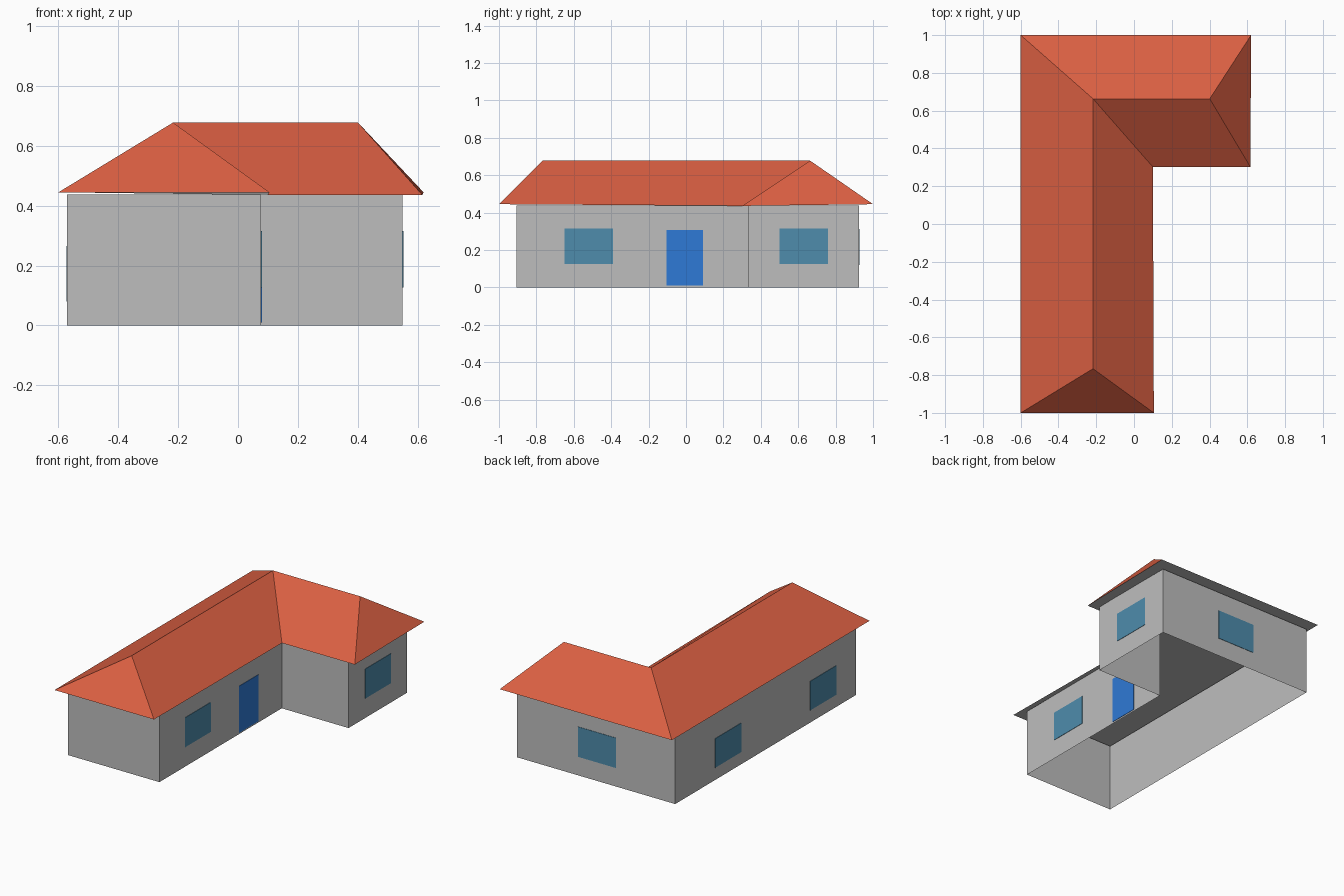
import bpy

if "Cube" in bpy.data.objects:
    bpy.data.objects.remove(bpy.data.objects["Cube"])


def material(name, srgb):
    m = bpy.data.materials.new(name)
    lin = [((c / 255 + 0.055) / 1.055) ** 2.4 for c in srgb]
    m.diffuse_color = (*lin, 1)
    m.use_nodes = True
    m.node_tree.nodes["Principled BSDF"].inputs["Base Color"].default_value = m.diffuse_color
    return m


WALL = material("wall grey", (190, 190, 190))
ROOF = material("roof tile red", (218, 95, 66))
GLASS = material("window blue", (78, 140, 172))
DOOR = material("door blue", (47, 122, 214))


def make(name, verts, faces, *mats):
    me = bpy.data.meshes.new(name)
    me.from_pydata(verts, [], faces)
    for m in mats:
        me.materials.append(m)
    ob = bpy.data.objects.new(name, me)
    bpy.context.collection.objects.link(ob)
    return ob


# L-shaped walls, open underneath
X0, X1, X2 = -0.572, 0.077, 0.55
Y0, Y1, Y2 = -0.905, 0.333, 0.926
H = 0.438
plan = [(X0, Y0), (X1, Y0), (X1, Y1), (X2, Y1), (X2, Y2), (X0, Y2)]
n = len(plan)
make("walls",
     [(x, y, z) for z in (0, H) for x, y in plan],
     [(i, (i + 1) % n, (i + 1) % n + n, i + n) for i in range(n)], WALL)

# Hipped roof: eave corners anticlockwise from front left, then three ridge points
eaves = [(-0.6, -1, 0.445), (0.105, -1, 0.445), (0.1, 0.302, 0.436),
         (0.616, 0.302, 0.436), (0.62, 1, 0.445), (-0.6, 1, 0.445)]
R = 0.678
ridge = [(-0.217, -0.766, R), (-0.217, 0.663, R), (0.401, 0.663, R)]
roof = make("roof", eaves + ridge,
            [(0, 1, 6), (1, 2, 7, 6), (2, 3, 8, 7), (3, 4, 8), (4, 5, 7, 8), (5, 0, 6, 7),
             (5, 4, 3, 2, 1, 0)], ROOF, WALL)
# the flat soffit faces down and takes the wall colour
for f in roof.data.polygons:
    f.material_index = 1 if f.normal.z < 0 else 0


def plate(name, lo, hi, mat):
    """Thin box between two corners."""
    verts = [(x, y, z) for x in (lo[0], hi[0]) for y in (lo[1], hi[1]) for z in (lo[2], hi[2])]
    faces = [(0, 1, 3, 2), (4, 6, 7, 5), (0, 4, 5, 1), (2, 3, 7, 6), (0, 2, 6, 4), (1, 5, 7, 3)]
    make(name, verts, faces, mat)


T = 0.003
# Right-hand windows and door
plate("front_right_window", (X1 + .0005, -0.649, 0.126), (X1 + T, -0.389, 0.315), GLASS)
plate("wing_window", (X2 + .0005, 0.501, 0.126), (X2 + T, 0.76, 0.315), GLASS)
plate("door", (X1 + .0005, -0.103, 0.01), (X1 + T, 0.092, 0.308), DOOR)
# Left-hand windows
for i, y in enumerate((-0.702, 0.26)):
    plate(f"left_window_{i + 1}", (X0 - T, y, 0.08), (X0 - .0005, y + 0.265, 0.266), GLASS)
# Back window
plate("back_window", (-0.154, Y2 + .0005, 0.12), (0.115, Y2 + T, 0.312), GLASS)
